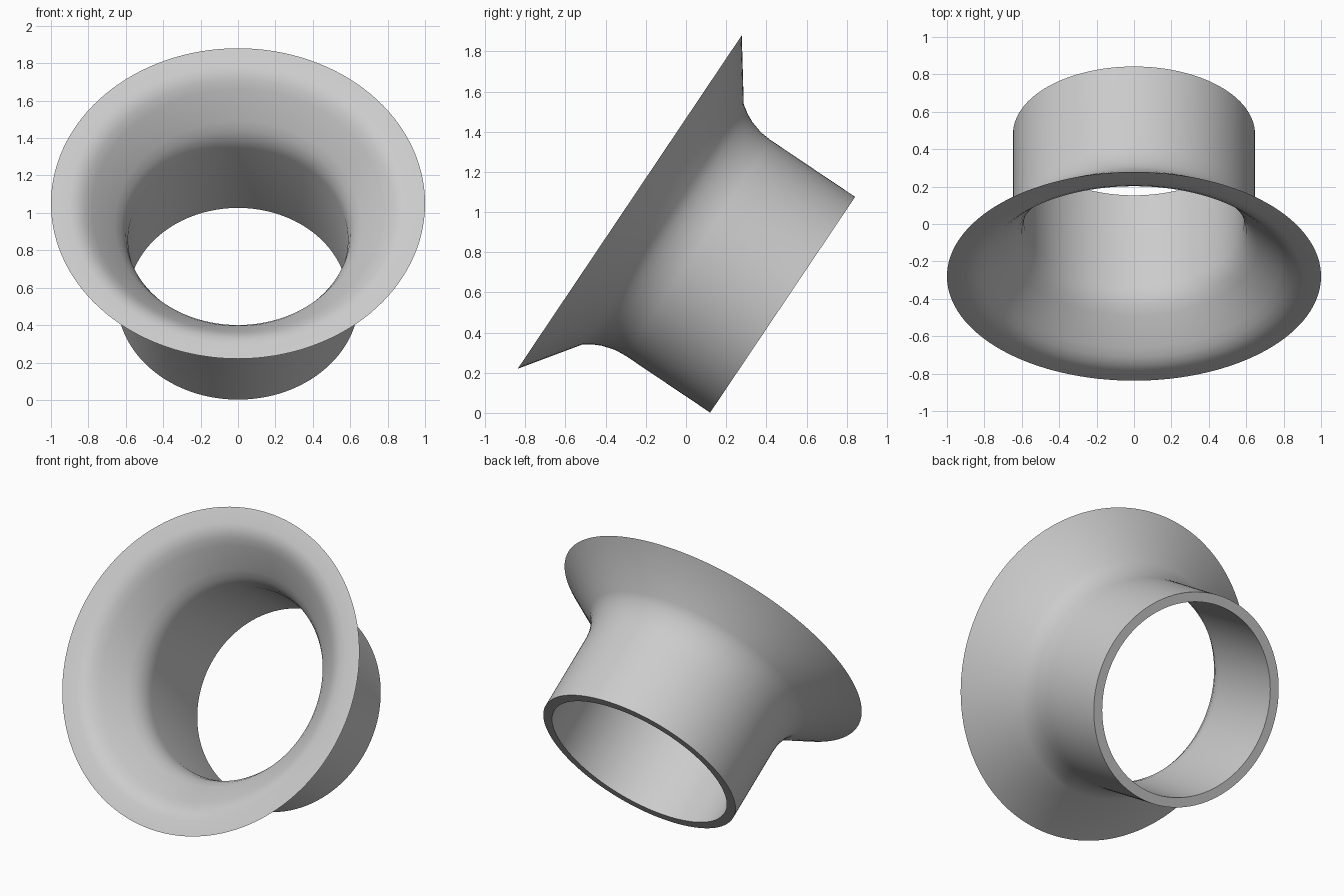
import bpy, bmesh, math
from mathutils import Matrix

cube = bpy.data.objects.get("Cube")
if cube:
    bpy.data.objects.remove(cube, do_unlink=True)

SEGMENTS = 128
TILT = math.radians(56.1)

# Wall section as (radius, depth behind the rim)
inner_wall = [(1, 0), (.9, 0), (.86, .008), (.82, .03), (.78, .065), (.66, .19),
              (.625, .235), (.6, .285), (.588, .345), (.588, .917)]
outer_wall = [(.647, .917), (.647, .41), (.652, .35), (.671, .285),
              (.69, .245), (.72, .2)]

# Flared tube, revolved about its own axis
bm = bmesh.new()
verts = [bm.verts.new((r, 0, -d)) for r, d in inner_wall + outer_wall]
edges = [bm.edges.new((a, b)) for a, b in zip(verts, verts[1:] + verts[:1])]
bmesh.ops.spin(bm, geom=verts + edges, cent=(0, 0, 0), axis=(0, 0, 1),
               angle=math.tau, steps=SEGMENTS, use_merge=False)
bmesh.ops.remove_doubles(bm, verts=bm.verts[:], dist=0.0001)
bmesh.ops.recalc_face_normals(bm, faces=bm.faces[:])

# Lean the tube so that the flare faces forward and up
bm.transform(Matrix.Translation((0, -.28, 1.05)) @ Matrix.Rotation(TILT, 4, 'X'))
mesh = bpy.data.meshes.new("flared_tube")
bm.to_mesh(mesh)
bm.free()
tube = bpy.data.objects.new("flared_tube", mesh)
bpy.context.collection.objects.link(tube)

# Plain grey finish
grey = bpy.data.materials.new("light_grey")
grey.use_nodes = True
colour = (.6, .6, .6, 1)
grey.diffuse_color = colour
grey.node_tree.nodes["Principled BSDF"].inputs["Base Color"].default_value = colour
mesh.materials.append(grey)

# Smooth walls with crisp rim and end
bpy.ops.object.select_all(action='DESELECT')
tube.select_set(True)
bpy.context.view_layer.objects.active = tube
bpy.ops.object.shade_smooth_by_angle(angle=math.radians(30))
